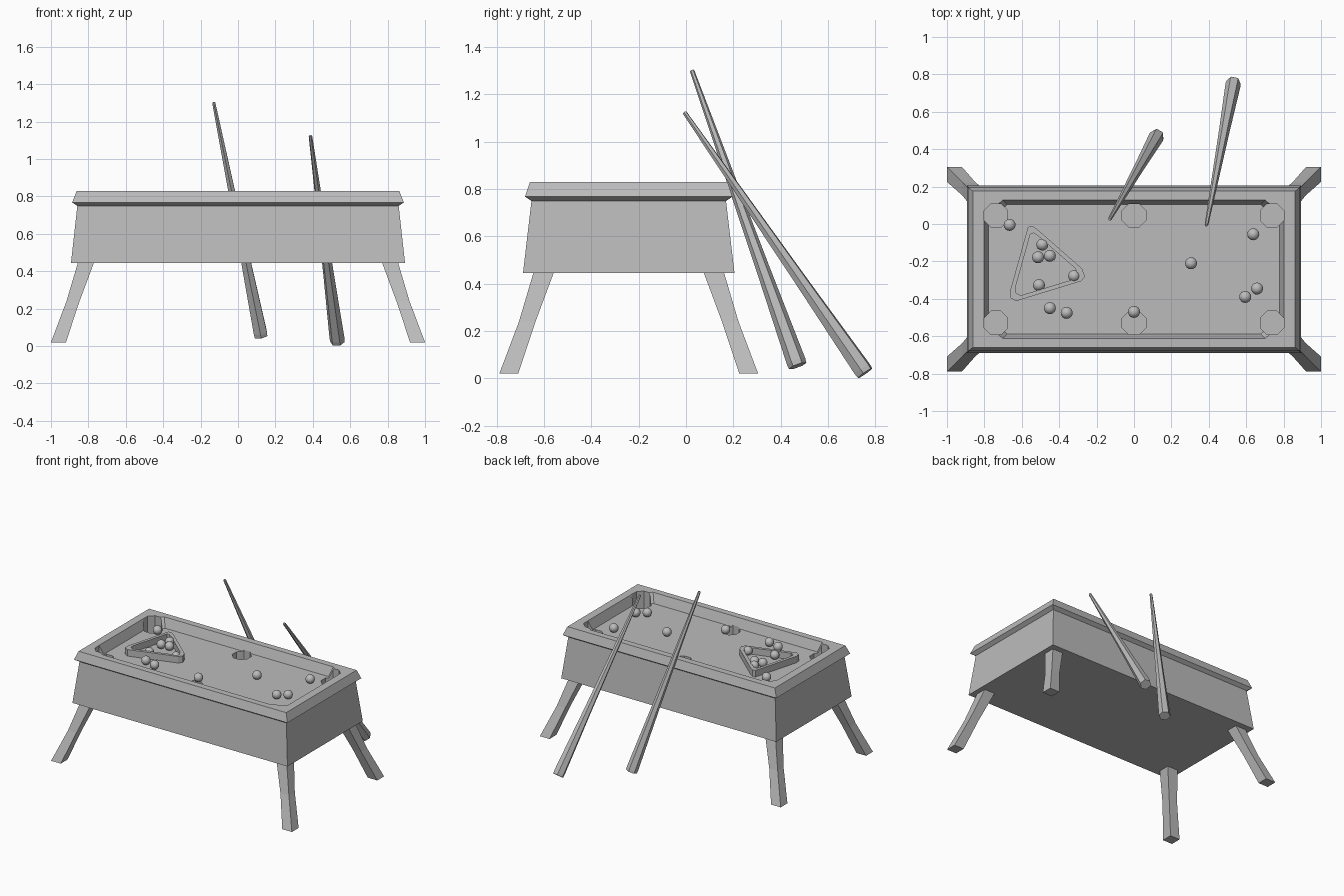
import bpy, bmesh, math
from mathutils import Vector

if "Cube" in bpy.data.objects:
    bpy.data.objects.remove(bpy.data.objects["Cube"])

CY = -0.242      # table centre in y
BED = 0.76       # height of the playing surface

grey = bpy.data.materials.new("plain grey")
grey.diffuse_color = (0.5, 0.5, 0.5, 1)
grey.use_nodes = True
grey.node_tree.nodes["Principled BSDF"].inputs["Base Color"].default_value = grey.diffuse_color


def add_loft(bm, rings, caps=True, closed=False):
    """Skin a list of equal-length point rings."""
    vs = [[bm.verts.new(p) for p in r] for r in rings]
    n = len(vs[0])
    pairs = list(zip(vs, vs[1:]))
    if closed:
        pairs.append((vs[-1], vs[0]))
    for a, b in pairs:
        for i in range(n):
            j = (i + 1) % n
            bm.faces.new((a[i], a[j], b[j], b[i]))
    if caps and not closed:
        bm.faces.new(vs[0][::-1])
        bm.faces.new(vs[-1])


def finish(bm, name):
    bmesh.ops.recalc_face_normals(bm, faces=bm.faces)
    me = bpy.data.meshes.new(name)
    bm.to_mesh(me)
    bm.free()
    ob = bpy.data.objects.new(name, me)
    me.materials.append(grey)
    bpy.context.collection.objects.link(ob)
    return ob


def loft(name, rings, **kw):
    bm = bmesh.new()
    add_loft(bm, rings, **kw)
    return finish(bm, name)


def rect(hx, hy, z, cx=0, cy=CY):
    return [(cx + sx * hx, cy + sy * hy, z)
            for sx, sy in ((-1, -1), (1, -1), (1, 1), (-1, 1))]


def well(hx, hy, z):
    """Rectangle with corners cut off at the pockets."""
    pts = []
    for sx, sy in ((-1, -1), (1, -1), (1, 1), (-1, 1)):
        c = [(sx * hx, CY + sy * (hy - 0.09), z),
             (sx * (hx - 0.1), CY + sy * hy, z)]
        pts += c if sx * sy > 0 else c[::-1]
    return pts


def cut(ob, cutter):
    m = ob.modifiers.new("cut", 'BOOLEAN')
    m.operation = 'DIFFERENCE'
    m.solver = 'EXACT'
    m.object = cutter
    bpy.context.view_layer.objects.active = ob
    bpy.ops.object.modifier_apply(modifier=m.name)


# Table body and rim
body = loft("table_body", [rect(0.893, 0.447, 0.445), rect(0.858, 0.41, BED)])
rim = loft("table_rim", [rect(0.86, 0.412, 0.75), rect(0.887, 0.438, 0.768),
                         rect(0.862, 0.418, 0.83)])

# Cutters: sloped inner cushions and six octagonal pockets
s = 0.024 / 0.07
cushion = loft("cushion_cutter", [well(0.778 + s * (z - BED), 0.346 + s * (z - BED), z)
                                  for z in (0.72, 0.86)])
bm = bmesh.new()
for px in (-0.738, 0, 0.738):
    for sy in (-1, 1):
        add_loft(bm, [[(px + 0.068 * math.cos((i + 0.5) * math.pi / 4),
                        CY + sy * 0.287 + 0.068 * math.sin((i + 0.5) * math.pi / 4), z)
                       for i in range(8)] for z in (0.66, 0.9)])
pockets = finish(bm, "pocket_cutter")
cut(rim, cushion)
cut(rim, pockets)
cut(body, pockets)
for c in (cushion, pockets):
    bpy.data.objects.remove(c)

# Splayed legs
for sx, nx in ((-1, "left"), (1, "right")):
    for sy, ny in ((-1, "front"), (1, "back")):
        rings = [rect(h, h, z, sx * d, CY + sy * (d - 0.453))
                 for z, d, h in ((0.02, 0.96, 0.04), (0.24, 0.882, 0.035),
                                 (0.5, 0.795, 0.045))]
        loft(f"{ny}_{nx}_leg", rings)

# Six-sided cues leaning on the table
for name, tip, butt in (("left_cue", (-0.13, 0.025, 1.302), (0.123, 0.472, 0.053)),
                        ("right_cue", (0.387, -0.007, 1.125), (0.532, 0.757, 0.022))):
    a, b = Vector(tip), Vector(butt)
    q = (b - a).to_track_quat('Z', 'Y')
    rings = []
    for t, r in ((0, 0.008), (0.005, 0.01), (0.015, 0.01), (0.67, 0.029), (0.985, 0.041), (1, 0.039)):
        rings.append([a.lerp(b, t) + q @ Vector((r * math.cos(i * math.pi / 3),
                                                 r * math.sin(i * math.pi / 3), 0))
                      for i in range(6)])
    loft(name, rings)

# Triangular ball rack
outer = [(-0.567, -0.016), (-0.545, -0.010), (-0.513, -0.032), (-0.278, -0.238),
         (-0.262, -0.280), (-0.283, -0.306), (-0.630, -0.412), (-0.660, -0.395),
         (-0.663, -0.360)]
cx, cy = -0.49, -0.236
inner = [(cx + (x - cx) * 0.83, cy + (y - cy) * 0.83) for x, y in outer]
z0, z1 = BED + 0.001, BED + 0.05
loft("ball_rack", [[(x, y, z) for x, y in ring] for ring, z in
                   ((outer, z0), (outer, z1), (inner, z1), (inner, z0))], closed=True)

# Balls
for i, (x, y) in enumerate([(-0.665, -0.005), (-0.49, -0.11), (-0.513, -0.178),
                            (-0.45, -0.17), (-0.32, -0.278), (-0.508, -0.327),
                            (-0.45, -0.45), (-0.36, -0.475), (0, -0.47),
                            (0.305, -0.21), (0.638, -0.055), (0.595, -0.39),
                            (0.658, -0.345)]):
    bpy.ops.mesh.primitive_uv_sphere_add(segments=16, ring_count=10, radius=0.032,
                                         location=(x, y, BED + 0.032))
    ball = bpy.context.object
    ball.name = f"ball_{i + 1}"
    ball.data.materials.append(grey)
    bpy.ops.object.shade_smooth()
